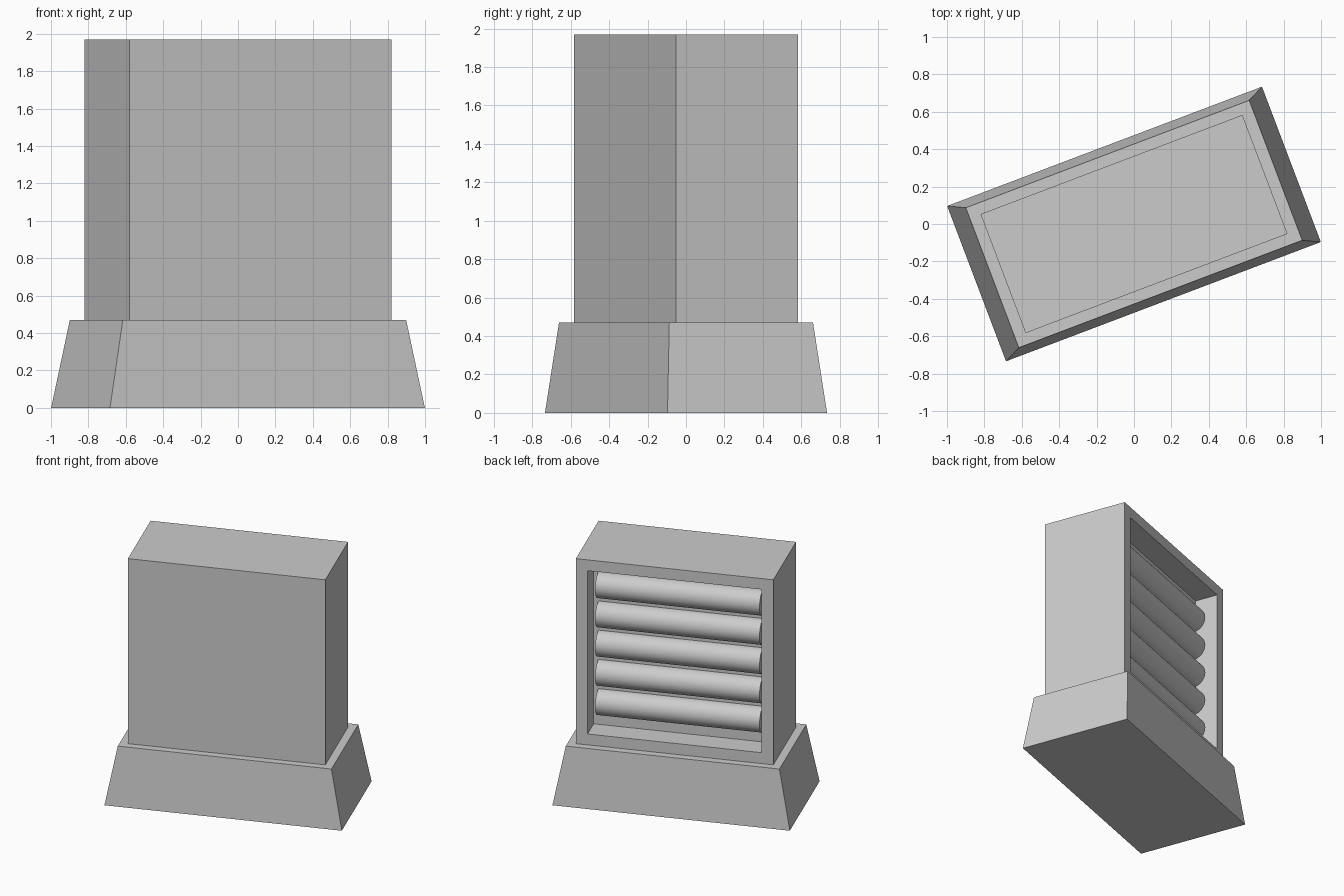
import bpy, bmesh
from math import radians, pi
from mathutils import Matrix, Vector

if "Cube" in bpy.data.objects:
    bpy.data.objects.remove(bpy.data.objects["Cube"])

TURN = Matrix.Rotation(radians(20.75), 4, 'Z')   # whole model is turned on the ground
BASE_H, CASE_H = 0.47, 1.50
CASE_W, CASE_D = 1.497, 0.68
FRAME, RECESS = 0.125, 0.183


def add_object(name, bm):
    bm.normal_update()
    mesh = bpy.data.meshes.new(name)
    bm.to_mesh(mesh)
    bm.free()
    obj = bpy.data.objects.new(name, mesh)
    obj.matrix_world = TURN
    bpy.context.collection.objects.link(obj)
    return obj


def box(width, depth, height, z):
    bm = bmesh.new()
    bmesh.ops.create_cube(bm, size=1, matrix=Matrix.Translation((0, 0, z + height / 2))
                          @ Matrix.Diagonal((width, depth, height, 1)))
    bm.normal_update()
    return bm


# Plinth: box tapered towards the top
bm = box(1.80, 0.888, BASE_H, 0)
for v in bm.verts:
    if v.co.z > BASE_H / 2:
        v.co.x *= 1.62 / 1.80
        v.co.y *= 0.80 / 0.888
add_object("plinth", bm)

# Casing: box with a framed recess in its back face
bm = box(CASE_W, CASE_D, CASE_H, BASE_H)
back = max(bm.faces, key=lambda f: f.normal.y)
bmesh.ops.inset_individual(bm, faces=[back], thickness=FRAME)
panel = bmesh.ops.extrude_discrete_faces(bm, faces=[back])["faces"][0]
bmesh.ops.translate(bm, verts=panel.verts, vec=Vector((0, -RECESS, 0)))
add_object("casing", bm)

# Rollers: five horizontal bars half sunk in the recess panel
ROLL_PITCH, ROLL_R = 0.237, 0.102
for i in range(5):
    z = BASE_H + CASE_H / 2 + (i - 2) * ROLL_PITCH
    bm = bmesh.new()
    bmesh.ops.create_cone(
        bm, cap_ends=True, segments=32, radius1=ROLL_R, radius2=ROLL_R,
        depth=CASE_W - 2 * FRAME,
        matrix=Matrix.Translation((0, CASE_D / 2 - RECESS, z)) @ Matrix.Rotation(pi / 2, 4, 'Y'))
    roller = add_object(f"roller_{i + 1}", bm)
    bpy.ops.object.select_all(action='DESELECT')
    roller.select_set(True)
    bpy.context.view_layer.objects.active = roller
    bpy.ops.object.shade_smooth_by_angle(angle=radians(35))
